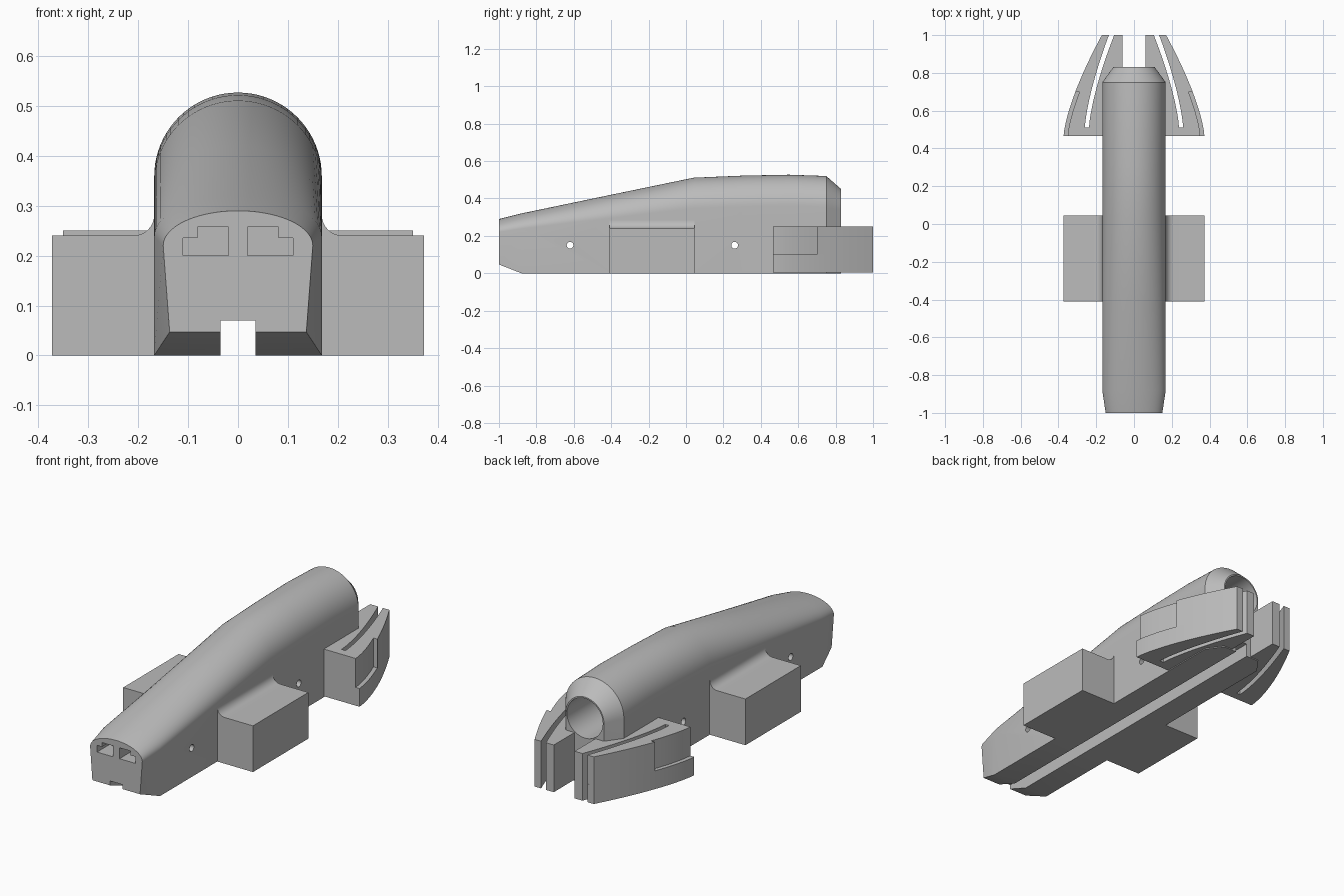
import bpy
import bmesh
from math import cos, sin, pi, radians

if "Cube" in bpy.data.objects:
    bpy.data.objects.remove(bpy.data.objects["Cube"])

# Single plain grey material
grey = bpy.data.materials.new("plain_grey")
grey.use_nodes = True
colour = (0.5, 0.5, 0.5, 1)
grey.diffuse_color = colour
grey.node_tree.nodes["Principled BSDF"].inputs["Base Color"].default_value = colour


def finish(name, bm):
    bmesh.ops.recalc_face_normals(bm, faces=bm.faces)
    mesh = bpy.data.meshes.new(name)
    bm.to_mesh(mesh)
    bm.free()
    mesh.materials.append(grey)
    ob = bpy.data.objects.new(name, mesh)
    bpy.context.collection.objects.link(ob)
    return ob


def loft(bm, rings):
    """Skin equal-length rings of points and cap both ends."""
    rows = [[bm.verts.new(p) for p in ring] for ring in rings]
    n = len(rows[0])
    for a, b in zip(rows, rows[1:]):
        for i in range(n):
            j = (i + 1) % n
            bm.faces.new((a[i], a[j], b[j], b[i]))
    bm.faces.new(rows[0])
    bm.faces.new(rows[-1])


def prism(bm, pts, lo, hi, axis):
    """Extrude a 2D outline along one axis."""
    place = {"x": lambda a, b, t: (t, a, b),
             "y": lambda a, b, t: (a, t, b),
             "z": lambda a, b, t: (a, b, t)}[axis]
    loft(bm, [[place(a, b, t) for a, b in pts] for t in (lo, hi)])


def circle(cx, cy, r, n):
    return [(cx + r * cos(2 * pi * i / n), cy + r * sin(2 * pi * i / n)) for i in range(n)]


def select_only(ob):
    bpy.ops.object.select_all(action="DESELECT")
    ob.select_set(True)
    bpy.context.view_layer.objects.active = ob


def smooth(ob):
    select_only(ob)
    bpy.ops.object.shade_smooth_by_angle(angle=radians(25))


def cut(ob, pts, lo, hi, axis):
    bm = bmesh.new()
    prism(bm, pts, lo, hi, axis)
    cutter = finish("cutter", bm)
    cutter.hide_render = True
    mod = ob.modifiers.new("cut", "BOOLEAN")
    mod.operation = "DIFFERENCE"
    mod.solver = "EXACT"
    mod.object = cutter
    select_only(ob)
    bpy.ops.object.modifier_apply(modifier=mod.name)
    bpy.data.objects.remove(cutter)


# Body: arched sections along the length
def section(y, foot, half, base, top, arch):
    arc = [(half * cos(pi * i / 40), y, top - arch + arch * sin(pi * i / 40)) for i in range(41)]
    return [(foot, y, base)] + arc + [(-foot, y, base)]


stations = [  # y, foot half width, half width, base, top, arch height
    (-1, 0.137, 0.15, 0.047, 0.29, 0.07),
    (-0.88, 0.168, 0.168, 0, 0.32, 0.082),
    (-0.4, 0.168, 0.168, 0, 0.42, 0.125),
    (0.04, 0.168, 0.168, 0, 0.511, 0.165),
    (0.3, 0.168, 0.168, 0, 0.522, 0.168),
    (0.55, 0.168, 0.168, 0, 0.527, 0.168),
    (0.75, 0.168, 0.168, 0, 0.52, 0.168),
    (0.83, 0.11, 0.11, 0, 0.45, 0.11),
]
bm = bmesh.new()
loft(bm, [section(*s) for s in stations])
body = finish("body", bm)

# Underside groove, rear bore and axle holes
cut(body, [(-0.035, -0.1), (0.035, -0.1), (0.035, 0.07), (-0.035, 0.07)], -1.2, 1.2, "y")
cut(body, circle(0, 0.34, 0.103, 48), 0.42, 1, "y")
for y in (-0.62, 0.26):
    cut(body, circle(y, 0.15, 0.018, 20), -0.5, 0.5, "x")

# Stepped front windows
window = [(0.019, 0.2), (0.11, 0.2), (0.11, 0.235), (0.081, 0.235), (0.081, 0.257), (0.019, 0.257)]
for side in (1, -1):
    cut(body, [(side * x, z) for x, z in window], -1.1, -0.9, "y")
smooth(body)


def mirrored(name, bm):
    ob = finish(name, bm)
    ob.modifiers.new("mirror", "MIRROR").use_clip = False
    smooth(ob)


# Side pods with a fillet against the body
r = 0.042
fillet = [(0.21 - r * sin(pi / 2 * i / 8), 0.282 - r * cos(pi / 2 * i / 8)) for i in range(9)]
bm = bmesh.new()
prism(bm, [(0.15, 0), (0.373, 0), (0.373, 0.24)] + fillet + [(0.15, 0.282)], -0.41, 0.045, "y")
mirrored("side_pods", bm)


# Rear fins: curved outline, slotted from the back, with a stepped outer recess
def curve(x0, x1, y0, y1, steps=16):
    return [(x0 + (x1 - x0) * (i / steps) ** 1.43, y0 + (y1 - y0) * i / steps)
            for i in range(steps + 1)]


def fin_outline(recess):
    outer = curve(0.373, 0.17, 0.465, 1)
    if recess:
        front = [(x - recess, y) for x, y in outer if y < 0.7]
        back = [p for p in outer if p[1] >= 0.7]
        outer = front + [(0.311 - recess, 0.7), (0.311, 0.7)] + back
    slot_outer = curve(0.26, 0.133, 0.51, 1)[::-1]
    slot_inner = curve(0.238, 0.105, 0.51, 1)
    root = [(0.06, 1), (0.06, 0.81), (0.13, 0.74), (0.13, 0.465)]
    return outer + slot_outer + slot_inner + root


bm = bmesh.new()
prism(bm, fin_outline(0), 0.005, 0.1, "z")
prism(bm, fin_outline(0.022), 0.1, 0.25, "z")
mirrored("rear_fins", bm)
